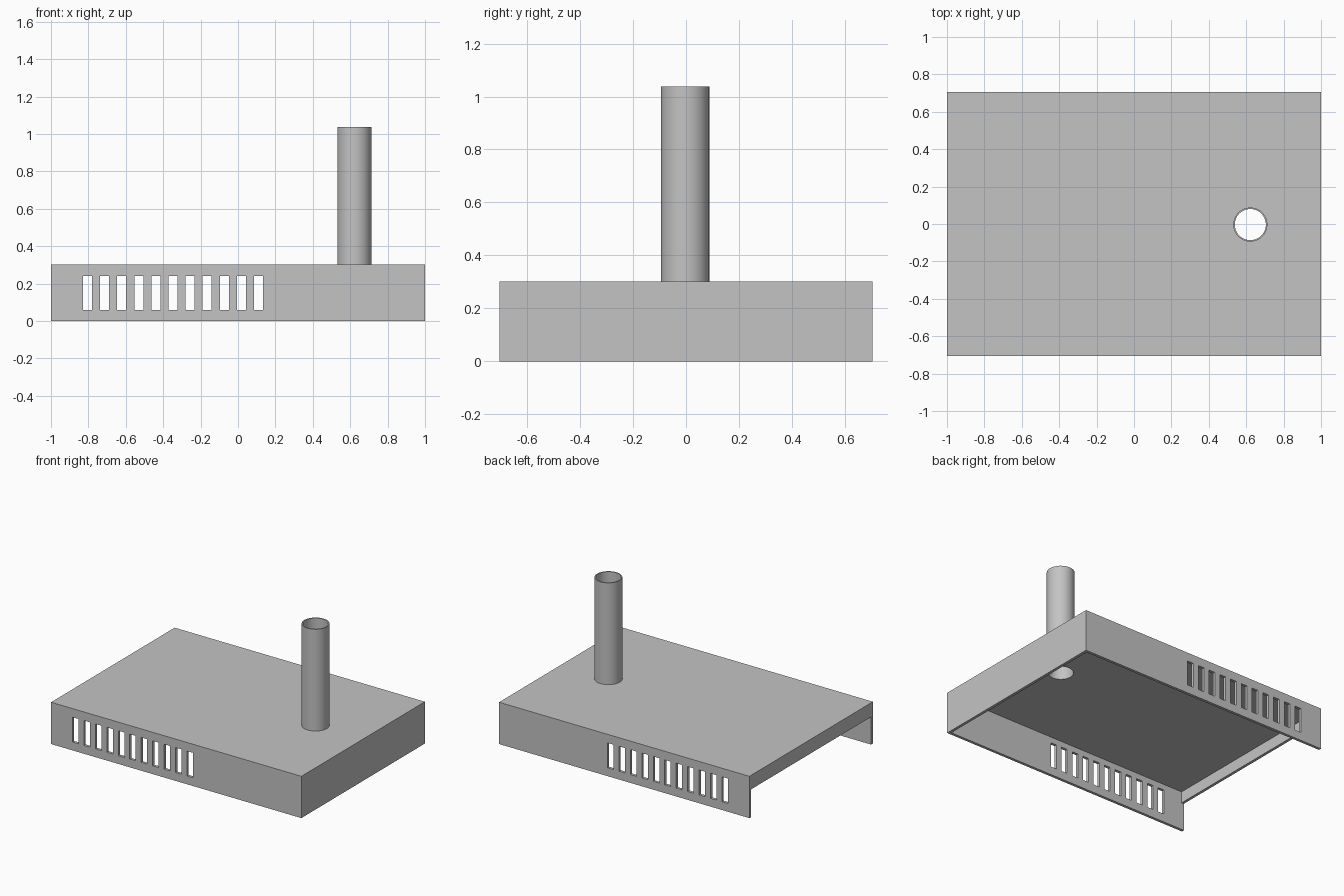
import bpy
import bmesh
from mathutils import Matrix, Vector

if "Cube" in bpy.data.objects:
    bpy.data.objects.remove(bpy.data.objects["Cube"])

HALF_X, HALF_Y, HEIGHT, WALL = 1.0, 0.705, 0.302, 0.02
PIPE_X, PIPE_Y, PIPE_TOP = 0.622, -0.003, 1.037
PIPE_OUT, PIPE_IN = 0.091, 0.083

grey = bpy.data.materials.new("plain grey")
grey.use_nodes = True
colour = (0.55, 0.55, 0.55, 1)
grey.diffuse_color = colour
grey.node_tree.nodes["Principled BSDF"].inputs["Base Color"].default_value = colour


def add_box(bm, low, high):
    low, high = Vector(low), Vector(high)
    matrix = Matrix.Translation((low + high) / 2) @ Matrix.Diagonal((*(high - low), 1))
    bmesh.ops.create_cube(bm, size=1, matrix=matrix)


def add_cylinder(bm, radius, low, high):
    matrix = Matrix.Translation((PIPE_X, PIPE_Y, (low + high) / 2))
    bmesh.ops.create_cone(bm, cap_ends=True, segments=64, radius1=radius,
                          radius2=radius, depth=high - low, matrix=matrix)


def make_object(name, bm):
    mesh = bpy.data.meshes.new(name)
    bm.to_mesh(mesh)
    bm.free()
    mesh.materials.append(grey)
    obj = bpy.data.objects.new(name, mesh)
    bpy.context.collection.objects.link(obj)
    return obj


def cut(obj, bm):
    """Subtract the cutter mesh, bake the result and discard the cutter."""
    cutter = make_object("cutter", bm)
    cutter.hide_render = True
    mod = obj.modifiers.new("cut", "BOOLEAN")
    mod.operation, mod.solver, mod.object = "DIFFERENCE", "EXACT", cutter
    graph = bpy.context.evaluated_depsgraph_get()
    baked = bpy.data.meshes.new_from_object(obj.evaluated_get(graph))
    obj.modifiers.clear()
    obj.data = baked
    bpy.data.objects.remove(cutter)


# Housing: a box open underneath
bm = bmesh.new()
add_box(bm, (-HALF_X, -HALF_Y, 0), (HALF_X, HALF_Y, HEIGHT))
housing = make_object("housing", bm)

inner_x, inner_y = HALF_X - WALL, HALF_Y - WALL
bm = bmesh.new()
add_box(bm, (-inner_x, -inner_y, -0.1), (inner_x, inner_y, HEIGHT - WALL))
cut(housing, bm)

# Open end, leaving a strip below the top
bm = bmesh.new()
add_box(bm, (-1.1, -inner_y, -0.1), (-0.9, inner_y, 0.2))
cut(housing, bm)

# Row of vent slots through both long walls
bm = bmesh.new()
for i in range(11):
    x = -0.805 + i * 0.0915
    add_box(bm, (x - 0.024, -1, 0.06), (x + 0.024, 1, 0.24))
cut(housing, bm)

# Pipe hole in the top
bm = bmesh.new()
add_cylinder(bm, PIPE_IN, 0.2, 0.4)
cut(housing, bm)

# Hollow pipe
bm = bmesh.new()
add_cylinder(bm, PIPE_OUT, HEIGHT, PIPE_TOP)
pipe = make_object("pipe", bm)
bm = bmesh.new()
add_cylinder(bm, PIPE_IN, 0.2, PIPE_TOP + 0.1)
cut(pipe, bm)

bpy.ops.object.select_all(action="DESELECT")
pipe.select_set(True)
bpy.context.view_layer.objects.active = pipe
bpy.ops.object.shade_smooth_by_angle()
